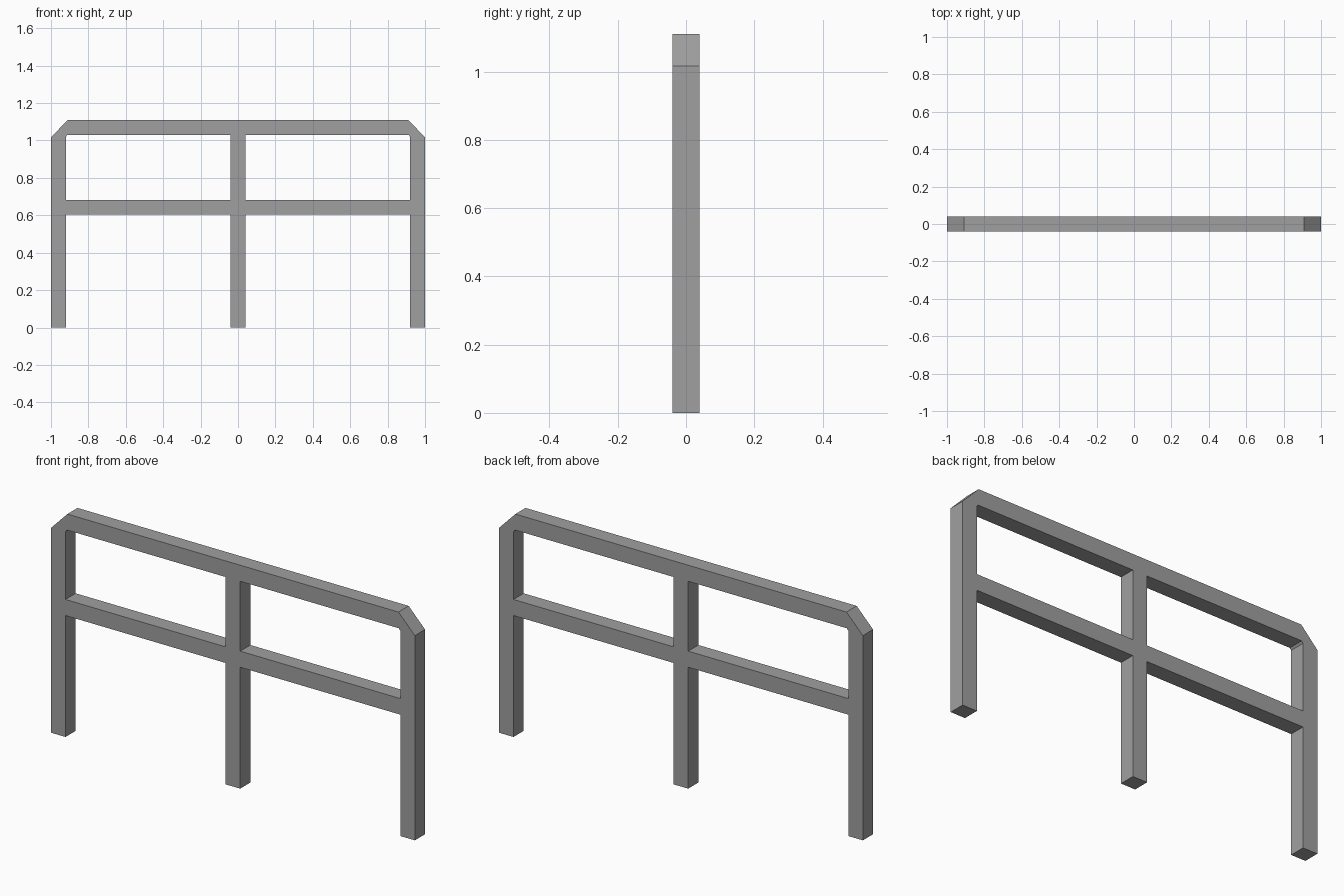
import bpy
import bmesh

cube = bpy.data.objects.get("Cube")
if cube:
    bpy.data.objects.remove(cube, do_unlink=True)

HALF_DEPTH = 0.04
HALF_WIDTH = 0.04
HEIGHT = 1.11

grey = bpy.data.materials.new("rail grey")
grey.use_nodes = True
colour = (0.35, 0.35, 0.35, 1)
grey.diffuse_color = colour
grey.node_tree.nodes["Principled BSDF"].inputs["Base Color"].default_value = colour


def finish(name, bm):
    bmesh.ops.recalc_face_normals(bm, faces=bm.faces)
    mesh = bpy.data.meshes.new(name)
    bm.to_mesh(mesh)
    bm.free()
    mesh.materials.append(grey)
    obj = bpy.data.objects.new(name, mesh)
    bpy.context.collection.objects.link(obj)
    return obj


def bar(name, x0, x1, z0, z1):
    bm = bmesh.new()
    bmesh.ops.create_cube(bm, size=1)
    for v in bm.verts:
        v.co.x = x1 if v.co.x > 0 else x0
        v.co.y = HALF_DEPTH if v.co.y > 0 else -HALF_DEPTH
        v.co.z = z1 if v.co.z > 0 else z0
    return finish(name, bm)


# Outer frame: two end posts and the top rail as one bent square tube
def mirrored(side):
    return side + [(-x, z) for x, z in reversed(side)]


outer = mirrored([(-1, 0), (-1, 1.017), (-0.91, HEIGHT)])
inner = mirrored([(-0.92, 0), (-0.92, 1.02), (-0.912, 1.03)])
bm = bmesh.new()
rings = []
for (xo, zo), (xi, zi) in zip(outer, inner):
    corners = [(xo, -HALF_DEPTH, zo), (xi, -HALF_DEPTH, zi),
               (xi, HALF_DEPTH, zi), (xo, HALF_DEPTH, zo)]
    rings.append([bm.verts.new(c) for c in corners])
for a, b in zip(rings, rings[1:]):
    for i in range(4):
        j = (i + 1) % 4
        bm.faces.new((a[i], a[j], b[j], b[i]))
bm.faces.new(rings[0])
bm.faces.new(rings[-1])
finish("outer_frame", bm)

# Centre post up to the top rail
bar("centre_post", -HALF_WIDTH, HALF_WIDTH, 0, 1.03)

# Middle rail in two halves between the posts
bar("middle_rail_right", -0.92, -HALF_WIDTH, 0.603, 0.683)
bar("middle_rail_left", HALF_WIDTH, 0.92, 0.603, 0.683)
